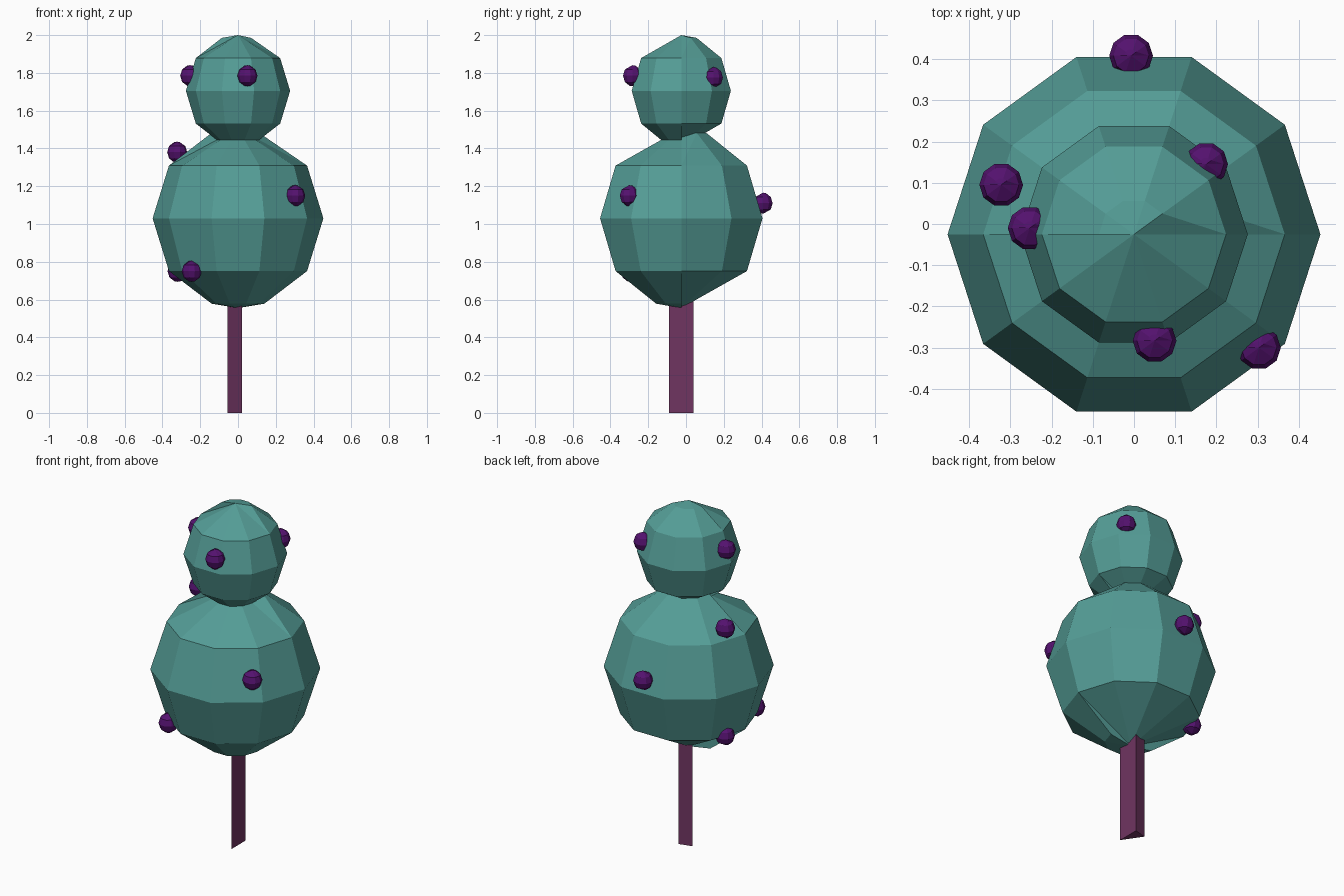
import bpy, bmesh
from math import sin, cos, radians

if "Cube" in bpy.data.objects:
    bpy.data.objects.remove(bpy.data.objects["Cube"])

N = 10


def material(name, color):
    m = bpy.data.materials.new(name)
    m.diffuse_color = (*color, 1)
    m.use_nodes = True
    m.node_tree.nodes["Principled BSDF"].inputs["Base Color"].default_value = m.diffuse_color
    return m


def finish(bm, name, mat):
    bmesh.ops.recalc_face_normals(bm, faces=bm.faces[:])
    me = bpy.data.meshes.new(name)
    bm.to_mesh(me)
    bm.free()
    me.materials.append(mat)
    ob = bpy.data.objects.new(name, me)
    bpy.context.collection.objects.link(ob)
    return ob


def ball(name, center, r, rz, mat):
    """Ten-sided ball; each cap has its small inner ring on one half only."""
    bm = bmesh.new()
    cx, cy, cz = center

    def vert(lat, i):
        a, b = radians(36 * i), radians(lat)
        return bm.verts.new((cx + r * cos(b) * cos(a), cy + r * cos(b) * sin(a), cz + rz * sin(b)))

    low, mid, high = ([vert(lat, i) for i in range(N)] for lat in (-36, 0, 36))
    for a, b in ((low, mid), (mid, high)):
        for i in range(N):
            j = (i + 1) % N
            bm.faces.new((a[i], a[j], b[j], b[i]))

    # caps: full ring, pole latitude, indices that have the inner ring, exposed ends
    for ring, s, present, ends in ((high, 1, range(1, 6), (5,)),
                                   (low, -1, (5, 6, 7, 8, 9, 0), (5, 0))):
        pole = vert(90 * s, 0)
        inner = {i: vert(72 * s, i) for i in present}
        for i in range(N):
            j = (i + 1) % N
            back = i < 5
            if back != (s > 0):
                bm.faces.new((ring[i], ring[j], pole))
            elif i in inner:
                bm.faces.new((ring[i], ring[j], inner[j], inner[i]))
                bm.faces.new((inner[i], inner[j], pole))
            else:
                bm.faces.new((ring[i], ring[j], inner[j]))
                bm.faces.new((ring[i], inner[j], pole))
        for i in ends:
            bm.faces.new((ring[i], inner[i], pole))
    return finish(bm, name, mat)


teal = material("teal", (0.09, 0.34, 0.31))
plum = material("plum", (0.16, 0.035, 0.12))
violet = material("violet", (0.09, 0.006, 0.16))

# two stacked foliage balls
ball("lower_foliage", (0, -0.025, 1.03), 0.452, 0.475, teal)
ball("upper_foliage", (0, -0.025, 1.705), 0.276, 0.295, teal)

# three-sided trunk
bm = bmesh.new()
tri = [(0.02, -0.09), (0.02, 0.04), (-0.055, 0.02)]
bot = [bm.verts.new((x, y, 0)) for x, y in tri]
top = [bm.verts.new((x, y, 0.7)) for x, y in tri]
bm.faces.new(bot)
bm.faces.new(top)
for i in range(3):
    j = (i + 1) % 3
    bm.faces.new((bot[i], bot[j], top[j], top[i]))
finish(bm, "trunk", plum)

# berries on the foliage
berries = [(0.05, -0.283, 1.785), (-0.253, -0.01, 1.785), (0.175, 0.145, 1.775),
           (-0.322, 0.095, 1.38), (0.303, -0.3, 1.15), (-0.007, 0.408, 1.11),
           (-0.245, -0.295, 0.75), (-0.32, 0.095, 0.75)]
for k, p in enumerate(berries):
    ball(f"berry_{k + 1}", p, 0.053, 0.056, violet)
